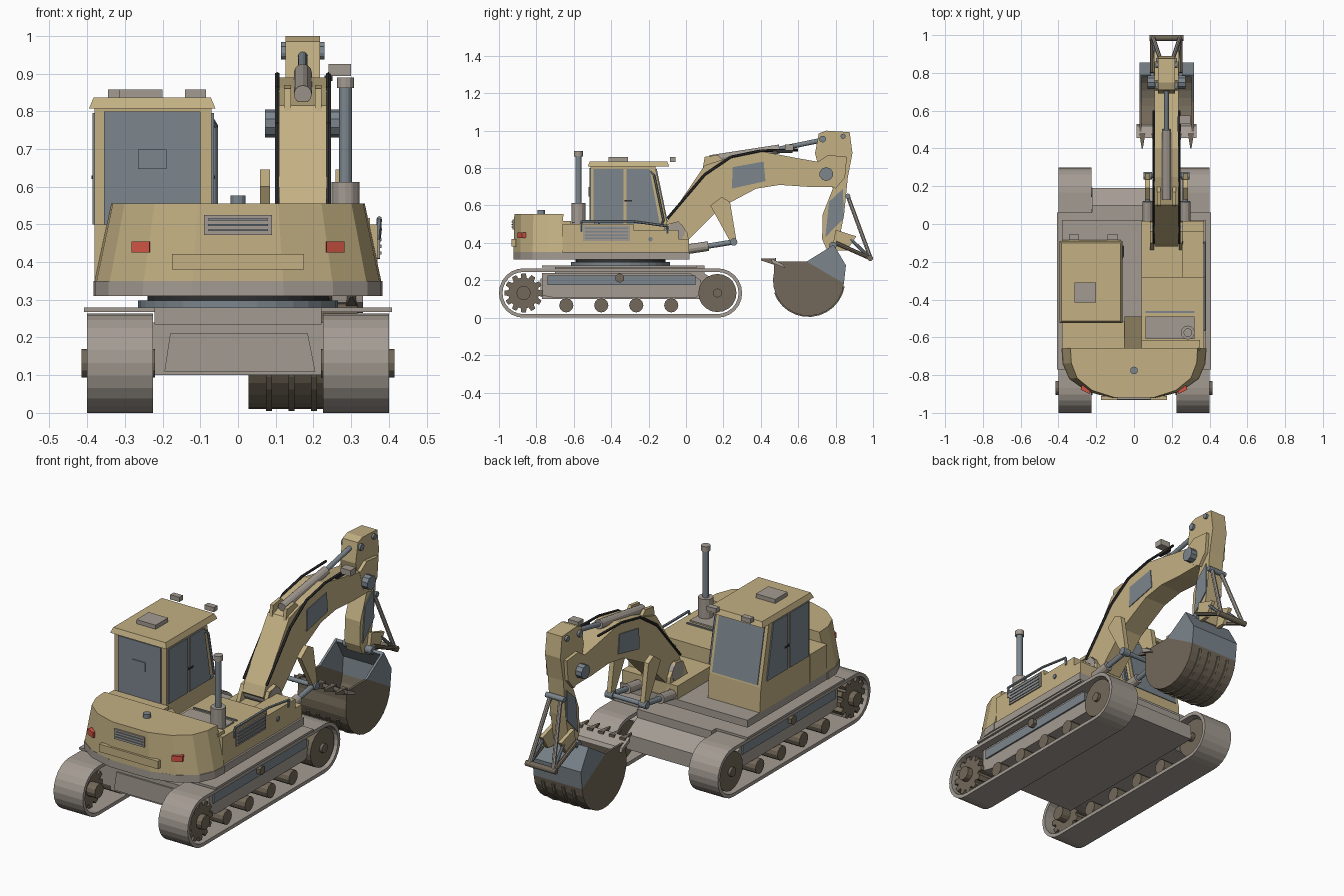
import bpy, bmesh, math
from mathutils import Vector

cube = bpy.data.objects.get("Cube")
if cube:
    bpy.data.objects.remove(cube, do_unlink=True)


def material(name, r, g, b):
    m = bpy.data.materials.new(name)
    m.use_nodes = True
    m.diffuse_color = (r, g, b, 1)
    m.node_tree.nodes["Principled BSDF"].inputs["Base Color"].default_value = (r, g, b, 1)
    return m


YELLOW = material("sand yellow", .55, .44, .23)
GREY = material("warm grey", .37, .33, .29)
BLUE = material("slate blue", .2, .24, .27)
BROWN = material("dark brown", .17, .14, .1)
BLACK = material("rubber black", .03, .03, .03)
RED = material("lamp red", .65, .09, .06)


def finish(name, bm, mat):
    bmesh.ops.recalc_face_normals(bm, faces=bm.faces)
    me = bpy.data.meshes.new(name)
    bm.to_mesh(me)
    bm.free()
    me.materials.append(mat)
    ob = bpy.data.objects.new(name, me)
    bpy.context.collection.objects.link(ob)
    return ob


def loft(name, ring_a, ring_b, mat):
    """Solid between two matching rings of 3D points."""
    bm = bmesh.new()
    a = [bm.verts.new(p) for p in ring_a]
    b = [bm.verts.new(p) for p in ring_b]
    n = len(a)
    for i in range(n):
        bm.faces.new((a[i], a[(i + 1) % n], b[(i + 1) % n], b[i]))
    bm.faces.new(a)
    bm.faces.new(b)
    return finish(name, bm, mat)


def prism(name, x0, x1, profile, mat):
    """Side profile in (y, z) extruded across x."""
    return loft(name, [(x0, y, z) for y, z in profile], [(x1, y, z) for y, z in profile], mat)


def box(name, x0, x1, y0, y1, z0, z1, mat):
    return prism(name, x0, x1, [(y0, z0), (y1, z0), (y1, z1), (y0, z1)], mat)


def tube(name, a, b, r, mat, sides=12):
    a, b = Vector(a), Vector(b)
    bm = bmesh.new()
    bmesh.ops.create_cone(bm, cap_ends=True, segments=sides, radius1=r, radius2=r, depth=(b - a).length)
    bm.transform((b - a).to_track_quat('Z', 'Y').to_matrix().to_4x4())
    bmesh.ops.translate(bm, vec=(a + b) / 2, verts=bm.verts)
    return finish(name, bm, mat)


def pin(name, x0, x1, y, z, r, mat, sides=12):
    return tube(name, (x0, y, z), (x1, y, z), r, mat, sides)


def path(name, pts, r, mat):
    for i, (a, b) in enumerate(zip(pts, pts[1:])):
        tube(f"{name}_{i}", a, b, r, mat, 6)


def arc(y, z, r, a0, a1, n):
    angles = [math.radians(a0 + (a1 - a0) * i / n) for i in range(n + 1)]
    return [(y + r * math.cos(a), z + r * math.sin(a)) for a in angles]


# Tracks
TRACK_Z, REAR, FRONT = .132, -.868, .168


def stadium(r):
    return arc(REAR, TRACK_Z, r, 90, 270, 12) + arc(FRONT, TRACK_Z, r, -90, 90, 12)


for side, s in (("right", -1), ("left", 1)):
    bm = bmesh.new()
    rings = [[bm.verts.new((s * x, y, z)) for y, z in stadium(r)]
             for x, r in ((.225, .132), (.4, .132), (.4, .113), (.225, .113))]
    n = len(rings[0])
    for k in range(4):
        p, q = rings[k], rings[(k + 1) % 4]
        for i in range(n):
            bm.faces.new((p[i], p[(i + 1) % n], q[(i + 1) % n], q[i]))
    finish(f"{side}_track_belt", bm, GREY)

    teeth = []
    for i in range(12):
        for da, r in ((-11, .082), (-7, .104), (7, .104), (11, .082)):
            a = math.radians(i * 30 + da)
            teeth.append((REAR + r * math.cos(a), TRACK_Z + r * math.sin(a)))
    prism(f"{side}_sprocket", s * .27, s * .385, teeth, BROWN)
    pin(f"{side}_sprocket_hub", s * .22, s * .415, REAR, TRACK_Z, .038, BROWN)
    pin(f"{side}_idler", s * .25, s * .385, FRONT, TRACK_Z, .102, BROWN, 20)
    pin(f"{side}_idler_hub", s * .22, s * .4, FRONT, TRACK_Z, .024, BROWN)
    for i in range(4):
        pin(f"{side}_roller_{i}", s * .24, s * .385, -.64 + i * .187, .066, .038, BROWN)
    prism(f"{side}_track_frame", s * .22, s * .365,
          [(-.77, .12), (-.7, .105), (.05, .105), (.08, .13), (.08, .2), (.02, .24), (-.77, .24)], GREY)
    box(f"{side}_frame_plate", s * .365, s * .374, -.74, .05, .175, .225, BLUE)
    pin(f"{side}_frame_bolt", s * .36, s * .395, -.355, .212, .026, BROWN, 6)
    box(f"{side}_fender", s * .22, s * .408, -.77, .06, .268, .28, GREY)

# Undercarriage and turntable
prism("belly", -.222, .222, [(-.77, .1), (.19, .1), (.19, .18), (.1, .235), (-.77, .235)], GREY)
loft("belly_rear_panel", [(x, -.77, z) for x, z in ((-.195, .11), (.205, .11), (.185, .21), (-.18, .21))],
     [(x, -.778, z) for x, z in ((-.195, .11), (.205, .11), (.185, .21), (-.18, .21))], GREY)
box("carbody", -.222, .222, -.7, .1, .235, .28, GREY)
tube("turntable", (0, -.35, .278), (0, -.35, .298), .265, BLUE, 32)
tube("slew_ring", (0, -.35, .298), (0, -.35, .312), .24, BLACK, 32)
box("deck", -.38, .38, -.66, .02, .31, .35, GREY)

# Counterweight
half = [(.38, -.66), (.375, -.74), (.34, -.82), (.25, -.885), (.12, -.922)]
outline = half + [(-x, y) for x, y in reversed(half)]
loft("counterweight_skirt", [(x * 1.01, y, .31) for x, y in outline],
     [(x * 1.01, y, .35) for x, y in outline], GREY)
loft("counterweight", [(x, y, .35) for x, y in outline],
     [(x * .885, y + .004, .555) for x, y in outline], YELLOW)
box("rear_plate", -.175, .175, -.932, -.91, .38, .422, YELLOW)
box("rear_vent", -.09, .09, -.928, -.9, .472, .525, GREY)
for i in range(3):
    box(f"vent_slot_{i}", -.08, .08, -.932, -.92, .482 + i * .014, .487 + i * .014, BLUE)
for s in (-1, 1):
    loft("tail_lamp", [(s * x, y, .425) for x, y in ((.235, -.9), (.283, -.876), (.27, -.84), (.23, -.86))],
         [(s * x, y, .455) for x, y in ((.235, -.9), (.283, -.876), (.27, -.84), (.23, -.86))], RED)
tube("filler_cap", (0, -.775, .55), (0, -.775, .576), .02, BLUE)

# Engine housing and side boxes
box("left_rear_housing", -.38, -.05, -.66, -.515, .35, .5, YELLOW)
loft("housing_slope", [(-.05, y, z) for y, z in ((-.66, .35), (-.49, .35), (-.49, .48), (-.66, .5))],
     [(.04, y, z) for y, z in ((-.66, .35), (-.49, .35), (-.49, .4), (-.66, .4))], YELLOW)
box("engine_housing", .04, .37, -.66, -.28, .35, .5, YELLOW)
box("rear_hood", .04, .35, -.67, -.615, .5, .517, YELLOW)
box("hood_panel", .06, .32, -.61, -.49, .5, .508, GREY)
box("hood_seam", .06, .32, -.47, -.46, .5, .506, BLUE)
box("tool_box", .255, .37, -.28, -.04, .35, .47, YELLOW)
box("front_step", .04, .37, -.28, .015, .35, .42, YELLOW)
box("grille", .368, .377, -.55, -.3, .41, .492, GREY)
for i in range(4):
    box(f"grille_slot_{i}", .374, .381, -.54, -.31, .42 + i * .018, .428 + i * .018, BLUE)
path("side_rail", [(.37, -.56, .46), (.375, -.56, .515), (.375, -.28, .515), (.375, -.1, .49), (.37, -.1, .45)],
     .007, BLUE)
pin("box_lock", .3, .376, -.19, .42, .012, BLUE)

# Exhaust
tube("exhaust_base", (.285, -.575, .5), (.285, -.575, .612), .037, GREY)
tube("exhaust_pipe", (.285, -.575, .6), (.285, -.575, .87), .017, BLUE)
tube("exhaust_cap", (.285, -.575, .862), (.285, -.575, .89), .023, GREY)

# Cab
prism("cab_body", -.38, -.07, [(-.51, .35), (-.085, .35), (-.095, .48), (-.165, .81), (-.51, .81)], YELLOW)
box("rear_window", -.355, -.1, -.516, -.505, .5, .8, BLUE)
box("rear_window_frame", -.265, -.19, -.521, -.515, .647, .698, BLUE)
prism("windshield", -.36, -.09, [(-.1, .49), (-.093, .49), (-.156, .795), (-.164, .795)], BLUE)
for x0, x1 in ((-.386, -.378), (-.072, -.064)):
    prism("side_window_rear", x0, x1, [(-.495, .5), (-.335, .5), (-.335, .795), (-.495, .795)], BLUE)
    prism("side_window_front", x0, x1, [(-.318, .5), (-.14, .5), (-.195, .795), (-.318, .795)], BLUE)
    box("door_handle", x0 - .003, x1 + .003, -.33, -.29, .62, .63, BLACK)
corners = [(-.395, -.525), (-.06, -.525), (-.06, -.09), (-.395, -.09)]
loft("cab_roof", [(x, y, .808) for x, y in corners],
     [(-.2275 + (x + .2275) * .93, -.3075 + (y + .3075) * .95, .836) for x, y in corners], YELLOW)
box("roof_hatch", -.315, -.2, -.415, -.31, .834, .858, GREY)
for x in (-.345, -.14):
    box("cab_lamp", x, x + .055, -.085, -.055, .833, .858, GREY)
path("cab_handrail", [(-.07, -.13, .5), (-.058, -.12, .52), (-.058, -.17, .76), (-.07, -.19, .78)], .006, BLUE)

# Boom, centred on its own x
CX = .172
prism("boom", CX - .063, CX + .063,
      [(-.12, .47), (-.06, .42), (.016, .42), (.187, .59), (.375, .69), (.5, .71), (.65, .7), (.8, .7),
       (.81, .76), (.755, .825), (.6, .852), (.4, .89), (.25, .862), (.1, .815), (-.1, .52)], YELLOW)
pin("boom_foot_pin", .085, .26, -.055, .46, .05, GREY, 16)
for s in (-1, 1):
    x = CX + s * .062
    prism("boom_side_panel", x, x + s * .005, [(.245, .69), (.25, .805), (.415, .835), (.425, .73)], BLUE)
    prism("foot_lug", x + s * .004, x + s * .024,
          [(-.17, .35), (.02, .35), (.01, .45), (-.04, .515), (-.1, .5)], YELLOW)
    # Lift cylinders with their brackets
    x = CX + s * .1
    prism("lift_bracket", x - .013, x + .013, [(.13, .6), (.24, .4), (.27, .41), (.235, .62), (.19, .645)], YELLOW)
    tube("lift_barrel", (x, -.1, .35), (x, .12, .383), .026, GREY)
    tube("lift_rod", (x, .1, .38), (x, .255, .405), .014, BLUE)
    pin("lift_eye", x - .022, x + .022, .255, .405, .02, BLUE)
    # Hoses
    x = CX + s * .068
    path("boom_hose", [(x, -.1, .53), (x, .1, .765), (x, .24, .86), (x, .4, .893), (x, .6, .897)], .007, BLACK)
    # Arm cylinder mounts and pivot caps
    prism("cylinder_mount", CX + s * .032, CX + s * .05, [(.09, .8), (.2, .84), (.17, .87), (.1, .86)], YELLOW)
    pin("arm_pivot_cap", CX + s * .06, CX + s * .1, .75, .768, .037, BLUE, 10)
pin("lift_cross_pin", .06, .285, .255, .405, .012, BLUE)
tube("arm_cylinder_barrel", (CX, .13, .845), (CX, .5, .902), .024, GREY)
tube("arm_cylinder_rod", (CX, .48, .899), (CX, .73, .95), .013, BLUE)
box("boom_lamp", .24, .3, .53, .575, .893, .925, GREY)
box("boom_lamp_arm", .23, .25, .49, .57, .88, .895, BLACK)

# Arm
prism("arm", CX - .046, CX + .046,
      [(.71, .985), (.75, 1), (.875, .992), (.89, .88), (.865, .75), (.845, .55), (.81, .37), (.75, .37),
       (.728, .42), (.73, .55), (.785, .69), (.7, .84), (.69, .88)], YELLOW)
for s in (-1, 1):
    x = CX + s * .046
    prism("arm_cheek", x, x + s * .018, [(.7, .83), (.73, .73), (.8, .69), (.85, .75), (.86, .86), (.76, .87)], YELLOW)
    prism("arm_side_panel", x, x + s * .005, [(.745, .43), (.765, .62), (.84, .69), (.842, .53)], BLUE)
    prism("bucket_bracket", x, x + s * .02, [(.78, .36), (.8, .47), (.91, .435), (.86, .36)], YELLOW)
    pin("arm_top_pin", x, x + s * .012, .73, .955, .018, BLUE)
    pin("arm_rear_pin", x, x + s * .012, .84, .97, .014, BLUE)
    # Bucket linkage
    tube("bucket_rod", (CX + s * .03, .865, .65), (CX + s * .07, .985, .325), .011, GREY, 8)
    tube("lower_link", (CX + s * .075, .8, .4), (CX + s * .075, .985, .318), .011, BROWN, 8)
    tube("rear_link", (CX + s * .06, .88, .42), (CX + s * .07, .985, .318), .009, BLUE, 8)
pin("link_pin", CX - .09, CX + .09, .985, .318, .015, BROWN)
pin("rod_pin", CX - .055, CX + .055, .865, .65, .014, BLUE)
pin("bucket_pin", CX - .085, CX + .085, .785, .385, .02, BLUE)

# Bucket
B0, B1 = .032, .313
bowl = [(.47, .3)] + arc(.655, .2, .19, 165, 355, 14)
inner = [(.484, .3)] + arc(.655, .2, .177, 165, 355, 14)
prism("bucket_bowl", B0, B1, bowl + inner[::-1], BROWN)
prism("bucket_back", B0, B1, [bowl[-1], (.855, .28), (.79, .39), (.778, .38), (.84, .277), inner[-1]], BLUE)
for x in (B0 - .004, B1 - .008):
    prism("bucket_side", x, x + .012, bowl + [(.645, .3)], BROWN)
    prism("bucket_side_upper", x, x + .012, [(.645, .3), bowl[-1], (.855, .28), (.79, .39)], BLUE)
prism("bucket_blade", B0 - .018, B1 + .018, [(.455, .318), (.46, .293), (.53, .265), (.52, .285)], GREY)
for i in range(5):
    x = B0 + .012 + i * (B1 - B0 - .024) / 4
    loft(f"bucket_tooth_{i}", [(x - .016, .48, .28), (x + .016, .48, .28), (x + .016, .48, .318), (x - .016, .48, .318)],
         [(x - .003, .4, .307), (x + .003, .4, .307), (x + .003, .4, .316), (x - .003, .4, .316)], BROWN)
for i in range(4):
    x = B0 + .05 + i * .06
    prism(f"bucket_rib_{i}", x - .008, x + .008,
          arc(.655, .2, .196, 200, 350, 12) + arc(.655, .2, .185, 350, 200, 12), BROWN)
